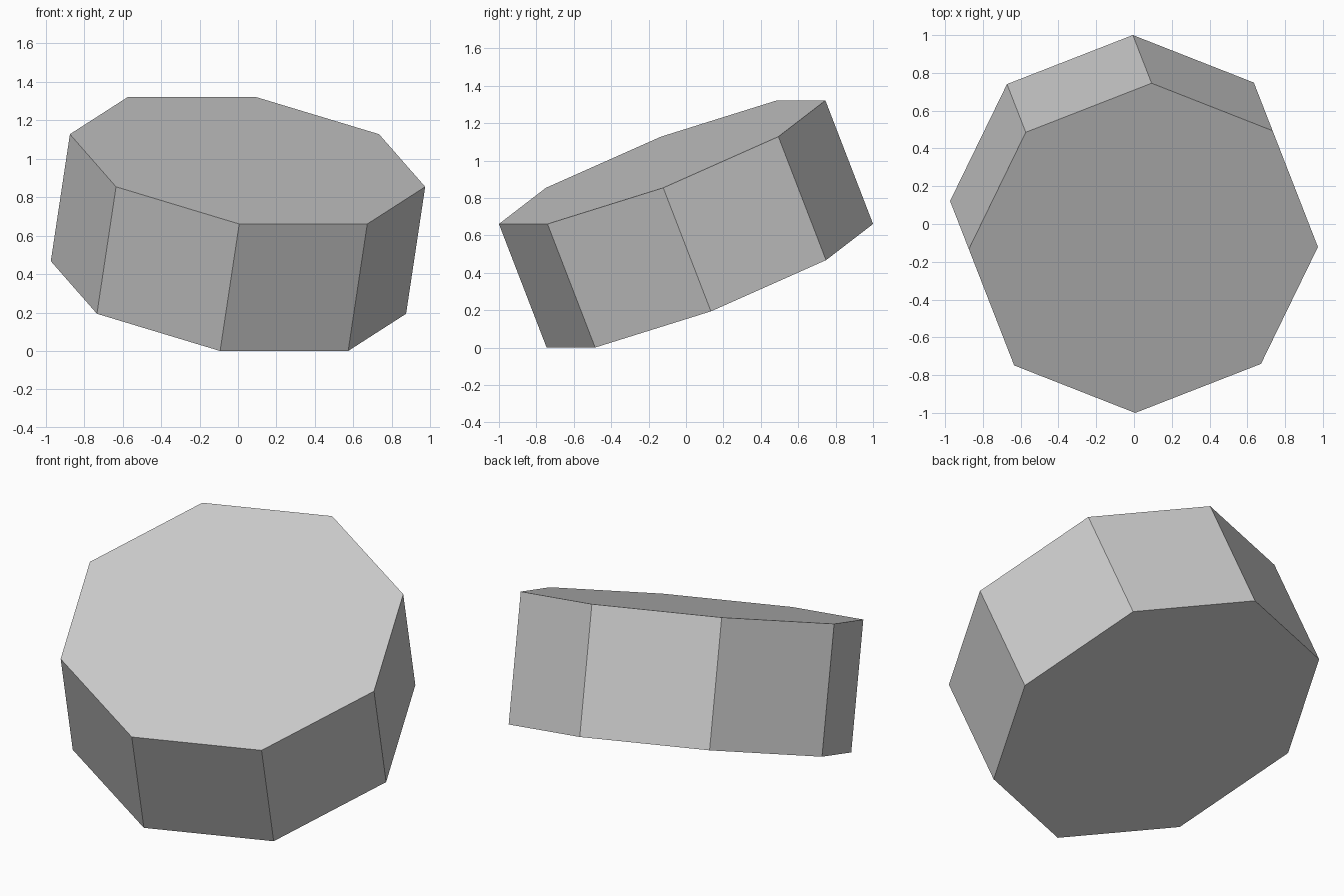
import bpy
import math
from mathutils import Matrix

if "Cube" in bpy.data.objects:
    bpy.data.objects.remove(bpy.data.objects["Cube"])

# Regular octagonal prism: its height equals its side length
side = 0.715
radius = side / (2 * math.sin(math.pi / 8))
bpy.ops.mesh.primitive_cylinder_add(vertices=8, radius=radius, depth=side)
prism = bpy.context.object
prism.name = "octagonal_prism"

# Align flats with the local axes, tilt towards the front, then turn about z
turn = Matrix.Rotation(math.radians(21.3), 4, 'Z')
tilt = Matrix.Rotation(math.radians(22.5), 4, 'X')
align = Matrix.Rotation(math.pi / 8, 4, 'Z')
prism.data.transform(turn @ tilt @ align)

# Rest the lowest edge on the ground
prism.location.z = -min(v.co.z for v in prism.data.vertices)
